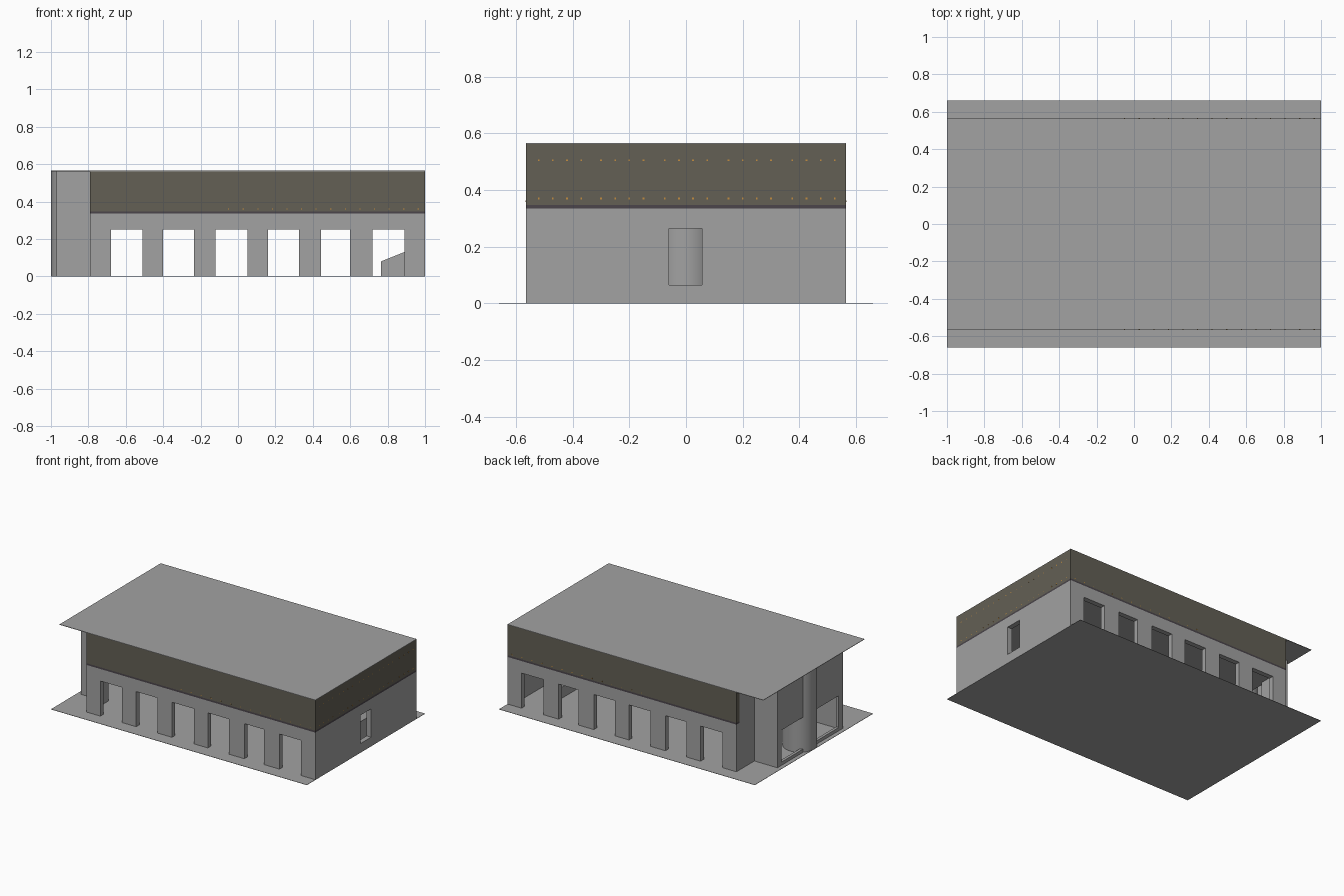
import bpy, bmesh, math
from mathutils import Matrix, Vector

if "Cube" in bpy.data.objects:
    bpy.data.objects.remove(bpy.data.objects["Cube"])


def material(name, color):
    m = bpy.data.materials.new(name)
    m.diffuse_color = (*color, 1)
    m.use_nodes = True
    m.node_tree.nodes["Principled BSDF"].inputs["Base Color"].default_value = m.diffuse_color
    return m


GREY = material("concrete grey", (0.36, 0.36, 0.36))
DARK = material("dark cladding", (0.125, 0.115, 0.09))
LEDGE = material("dark ledge", (0.07, 0.06, 0.07))
AMBER = material("amber light", (0.55, 0.27, 0.05))


def boxes(name, mat, spans):
    """One object made of boxes given as (x0, x1, y0, y1, z0, z1)."""
    bm = bmesh.new()
    for x0, x1, y0, y1, z0, z1 in spans:
        c = Vector(((x0 + x1) / 2, (y0 + y1) / 2, (z0 + z1) / 2))
        s = Matrix.Diagonal((x1 - x0, y1 - y0, z1 - z0, 1))
        bmesh.ops.create_cube(bm, size=1, matrix=Matrix.Translation(c) @ s)
    me = bpy.data.meshes.new(name)
    bm.to_mesh(me)
    bm.free()
    me.materials.append(mat)
    ob = bpy.data.objects.new(name, me)
    bpy.context.collection.objects.link(ob)
    return ob


X0, XP, W, H, T = -0.79, -0.97, 0.565, 0.565, 0.035
BAND = 0.335   # bottom of the dark cladding
HEAD = 0.25    # top of the openings

# Ground sheet, roof sheet and upper floor
boxes("ground_slab", GREY, [(-1, 1, -0.66, 0.66, 0, 0.002)])
boxes("roof_slab", GREY, [(-1, 1, -W, W, H - 0.003, H)])
boxes("upper_floor", GREY, [(X0, 1 - T, -W + T, W - T, BAND, BAND + 0.008)])

# Long walls: six openings each, piers between them
openings = [(-0.68, -0.51), (-0.40, -0.235), (-0.12, 0.05),
            (0.16, 0.325), (0.445, 0.60), (0.72, 0.89)]
edges = [X0] + [v for o in openings for v in o] + [1]
for side, name in ((-1, "front"), (1, "back")):
    ya, yb = sorted((side * W, side * (W - T)))
    spans = [(edges[i], edges[i + 1], ya, yb, 0, HEAD) for i in range(0, len(edges), 2)]
    spans.append((X0, 1, ya, yb, HEAD, BAND))
    boxes(name + "_lower_wall", GREY, spans)
    boxes(name + "_cladding", DARK, [(X0, 1, ya, yb, BAND + 0.012, H - 0.003)])
    boxes(name + "_ledge", LEDGE, [(X0, 1, ya, yb, BAND, BAND + 0.012)])

# Right wall with its raised doorway
xa, yi = 1 - T, W - T
boxes("right_lower_wall", GREY, [
    (xa, 1, -yi, -0.06, 0, BAND), (xa, 1, 0.057, yi, 0, BAND),
    (xa, 1, -0.06, 0.057, 0, 0.065), (xa, 1, -0.06, 0.057, 0.265, BAND)])
boxes("right_cladding", DARK, [(xa, 1, -yi, yi, BAND + 0.012, H - 0.003)])
boxes("right_ledge", LEDGE, [(xa, 1, -yi, yi, BAND, BAND + 0.012)])

# Left end: set-back wall pieces and projecting entrance bay
PY = 0.365
left = []
for s in (-1, 1):
    def span(x0, x1, y0, y1, z0, z1):
        a, b = sorted((s * y0, s * y1))
        left.append((x0, x1, a, b, z0, z1))
    span(X0, X0 + 0.02, PY, W - T, 0, H - 0.003)         # set-back wall
    span(XP, X0 + 0.02, PY - 0.02, PY, 0, H - 0.003)     # bay side wall
    span(XP, XP + 0.02, 0.08, PY - 0.02, HEAD, H - 0.003)  # wall over doorway
    span(XP, XP + 0.02, 0.32, PY - 0.02, 0, HEAD)        # door jamb
    span(XP, XP + 0.02, 0.08, 0.32, 0, 0.025)            # door sill
boxes("entrance_bay", GREY, left)

# Round column in the middle of the entrance
bpy.ops.mesh.primitive_cylinder_add(vertices=40, radius=0.11, depth=H - 0.003,
                                    location=(-0.89, 0, (H - 0.003) / 2))
column = bpy.context.object
column.name = "entrance_column"
column.data.materials.append(GREY)
bpy.ops.object.shade_smooth_by_angle(angle=math.radians(30))

# Sloping-topped desk inside near the right end
desk = boxes("sloping_desk", GREY, [(0.765, 0.89, 0.09, 0.32, 0, 0.13)])
for v in desk.data.vertices:
    if v.co.z > 0.1 and v.co.x < 0.8:
        v.co.z = 0.08

# Tiny lights in rows on the cladding
ys = [g + d for g in (-0.52, -0.30, -0.075, 0.15, 0.375) for d in (0, 0.05, 0.1, 0.15)]
lights = []
r = 0.003
for y in ys:
    for z in (0.37, 0.505):
        lights.append((0.999, 1.0005, y - r, y + r, z - r, z + r))
for i in range(14):
    x = -0.05 + i * 0.078
    for s in (-1, 1):
        y = s * W
        lights.append((x - r, x + r, y - 0.0006, y + 0.0006, 0.36 - r, 0.36 + r))
boxes("facade_lights", AMBER, lights)
